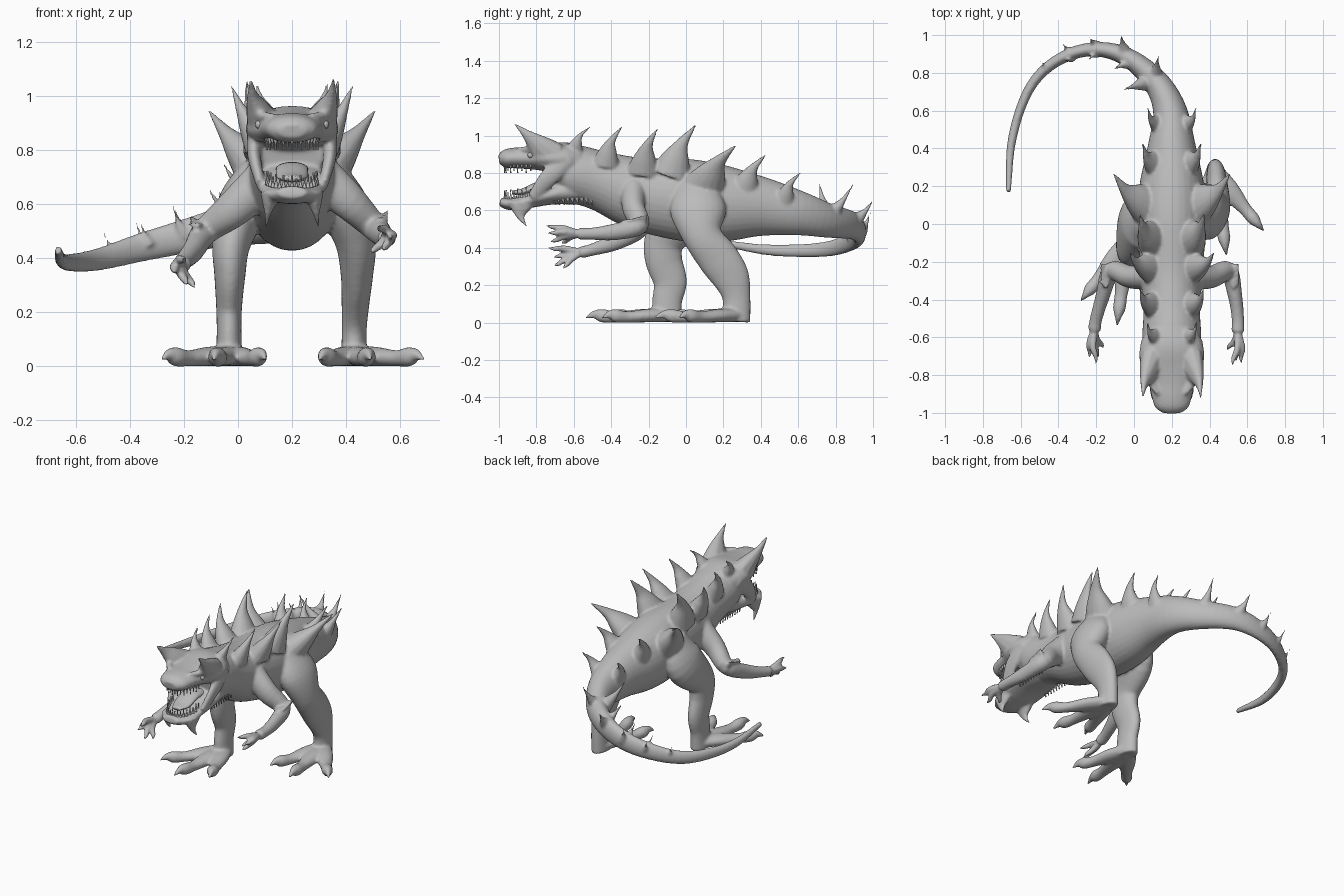
import bpy, bmesh, math
from mathutils import Vector

default_cube = bpy.data.objects.get("Cube")
if default_cube:
    bpy.data.objects.remove(default_cube, do_unlink=True)

CENTRE = .2          # the trunk runs beside the origin, the tail sweeps to the right
UP, FORE = Vector((0, 0, 1)), Vector((0, 1, 0))

hide = bpy.data.materials.new("grey hide")
hide.use_nodes = True
grey = (.5, .5, .5, 1)
hide.diffuse_color = grey
hide.node_tree.nodes["Principled BSDF"].inputs["Base Color"].default_value = grey


def finish(name, bm):
    bmesh.ops.recalc_face_normals(bm, faces=bm.faces)
    mesh = bpy.data.meshes.new(name)
    bm.to_mesh(mesh)
    bm.free()
    mesh.shade_smooth()
    mesh.materials.append(hide)
    obj = bpy.data.objects.new(name, mesh)
    bpy.context.collection.objects.link(obj)
    return obj


def smooth_path(stations, steps):
    """Catmull-Rom through stations of (x, y, z, half width, half height)."""
    pts = [Vector(s) for s in stations]
    pts = [2 * pts[0] - pts[1]] + pts + [2 * pts[-1] - pts[-2]]
    out = []
    for a, b, c, d in zip(pts, pts[1:], pts[2:], pts[3:]):
        for k in range(steps):
            t = k / steps
            out.append(b + (c - a) * (t / 2) + (2 * a - 5 * b + 4 * c - d) * (t * t / 2)
                       + (3 * b - 3 * c + d - a) * (t ** 3 / 2))
    return out + [pts[-2]]


def add_tube(bm, stations, ref=UP, sides=20, steps=5):
    """Loft ellipses along a path; the half height lies along ref."""
    path = smooth_path(stations, steps)
    centres = [Vector(p[:3]) for p in path]
    rings = []
    for i, p in enumerate(path):
        along = (centres[min(i + 1, len(path) - 1)] - centres[max(i - 1, 0)]).normalized()
        high = (ref - along * ref.dot(along)).normalized()
        wide = along.cross(high)
        w, h = max(p[3], .001), max(p[4], .001)
        ring = []
        for k in range(sides):
            a = math.tau * k / sides
            ring.append(bm.verts.new(centres[i] + wide * w * math.cos(a) + high * h * math.sin(a)))
        rings.append(ring)
    for r, q in zip(rings, rings[1:]):
        for k in range(sides):
            n = (k + 1) % sides
            bm.faces.new((r[k], r[n], q[n], q[k]))
    bm.faces.new(rings[0])
    bm.faces.new(rings[-1])


def add_spike(bm, base, tip, w, h, bend=(0, 0, 0), sides=10):
    """Thorn with a flared root and a fine, curved point."""
    base, tip, bend = Vector(base), Vector(tip), Vector(bend)
    path = [(*base, w * 1.5, h * 1.5), (*(base.lerp(tip, .3) + bend * .7), w, h),
            (*(base.lerp(tip, .6) + bend), w * .45, h * .45), (*tip, .004, .004)]
    add_tube(bm, path, ref=FORE, sides=sides, steps=4)


def mid_x(stations):
    return [(CENTRE, *s) for s in stations]


def add_pair(bm, stations, **options):
    """Same tube on both sides; x is the distance from the trunk's centre."""
    for side in (1, -1):
        add_tube(bm, [(CENTRE + side * s[0], *s[1:]) for s in stations], **options)


# Trunk and curling tail; the hide is blended into one skin at the end
skin = bmesh.new()
add_tube(skin, mid_x([
    (-.71, .79, .12, .1), (-.62, .8, .155, .15), (-.45, .755, .15, .16),
    (-.25, .69, .165, .195), (0, .655, .18, .22), (.2, .635, .172, .205), (.4, .62, .13, .16)])
    + [(.19, .6, .585, .09, .12), (.11, .76, .545, .067, .092), (-.04, .885, .52, .05, .075),
       (-.2, .925, .48, .038, .063), (-.36, .89, .44, .032, .053), (-.5, .79, .4, .028, .043),
       (-.59, .64, .385, .025, .036), (-.65, .42, .39, .022, .028), (-.665, .17, .43, .014, .016)],
    sides=32)

# Skull, snout, lower jaw, cheeks and brows
add_tube(skin, mid_x([
    (-.58, .85, .14, .1), (-.66, .875, .17, .09), (-.76, .88, .165, .07),
    (-.84, .88, .125, .06), (-.92, .88, .105, .055), (-.97, .875, .088, .048),
    (-1, .87, .05, .025)]), sides=28)
add_tube(skin, mid_x([
    (-.58, .71, .12, .08), (-.72, .685, .135, .055), (-.85, .65, .118, .04),
    (-.94, .635, .092, .034), (-.995, .645, .055, .022)]), sides=28)
add_pair(skin, [(.135, -.63, .88, .03, .05), (.14, -.73, .78, .025, .05),
                (.115, -.82, .67, .018, .03)], ref=FORE)
add_pair(skin, [(.14, -.73, .93, .03, .03), (.115, -.83, .927, .022, .02),
                (.07, -.9, .925, .012, .012)])

# Horns and chin spikes
for side in (1, -1):
    def at(x, y, z):
        return (CENTRE + side * x, y, z)
    add_spike(skin, at(.1, -.73, .89), at(.153, -.92, 1.065), .045, .065, (side * .014, -.005, .008))
    add_spike(skin, at(.08, -.88, .64), at(.097, -.85, .51), .025, .05, (0, -.02, 0))

# Back spikes in mirrored pairs: base x, y, z then tip x, y, z then base size
for bx, by, bz, tx, ty, tz, size in (
        (.08, -.6, .91, .13, -.51, 1.05, .035), (.1, -.43, .85, .17, -.34, 1.05, .05),
        (.11, -.23, .81, .225, -.15, 1.04, .06), (.1, -.08, .8, .17, .055, 1.06, .075),
        (.13, .1, .73, .31, .27, .95, .08), (.08, .31, .71, .155, .43, .9, .056),
        (.06, .52, .64, .13, .62, .81, .042)):
    for side in (1, -1):
        add_spike(skin, (CENTRE + side * bx, by, bz), (CENTRE + side * tx, ty, tz),
                  size * .75, size, (side * .01, -.02, .005), sides=14)

# Tail spikes: base x, y, z then tip x, y, z then base size
for bx, by, bz, tx, ty, tz, size in (
        (.11, .77, .57, .13, .895, .74, .032), (.07, .75, .57, -.06, .71, .76, .032),
        (-.05, .9, .54, -.07, 1.005, .66, .03), (-.02, .86, .54, -.11, .82, .66, .028),
        (-.2, .94, .49, -.24, .99, .6, .022), (-.2, .91, .49, -.24, .87, .59, .022),
        (-.34, .91, .45, -.38, .955, .54, .018), (-.33, .88, .45, -.36, .86, .54, .018),
        (-.46, .83, .42, -.5, .865, .51, .015)):
    add_spike(skin, (bx, by, bz), (tx, ty, tz), size, size, (0, 0, -.01))

# Legs, each with three clawed toes
legs = (
    ([(.34, .06, .74, .05, .1), (.39, .065, .6, .09, .15), (.435, .09, .46, .075, .105),
      (.44, .175, .34, .06, .11), (.435, .24, .24, .052, .1), (.43, .27, .13, .046, .075),
      (.43, .265, .005, .05, .08)],
     [(.69, -.04), (.49, -.17), (.3, -.1)]),
    ([(.06, .04, .74, .05, .1), (.015, .01, .6, .09, .15), (-.025, -.11, .45, .07, .11),
      (-.03, -.12, .34, .058, .1), (-.033, -.085, .22, .048, .09), (-.033, -.1, .12, .046, .08),
      (-.033, -.105, .005, .05, .08)],
     [(-.285, -.41), (-.09, -.54), (.105, -.45)]))
for stations, toes in legs:
    add_tube(skin, stations, ref=FORE, sides=24)
    heel = Vector((*stations[-1][:2], .04))
    for tip in toes:
        way = Vector((*tip, .04)) - heel
        path = []
        for t, z, w, h in ((0, .04, .055, .038), (.3, .037, .055, .036), (.6, .03, .035, .03),
                           (.78, .036, .034, .036), (.88, .043, .02, .023), (1, .025, .004, .004)):
            path.append((*(heel + way * t)[:2], z, w, h))
        add_tube(skin, path, sides=16, steps=4)

# Arms, each with four clawed fingers and elbow spikes
arms = (
    (1, [(.31, -.28, .7, .07, .08), (.41, -.28, .61, .06, .068), (.5, -.25, .52, .05, .05),
         (.535, -.38, .485, .038, .045), (.55, -.5, .475, .033, .033), (.55, -.57, .475, .035, .032)],
     [(.52, -.75, .52), (.57, -.74, .48), (.54, -.73, .43), (.49, -.67, .42)]),
    (-1, [(.09, -.28, .68, .07, .08), (-.02, -.28, .58, .06, .068), (-.12, -.25, .5, .05, .05),
          (-.165, -.38, .43, .038, .045), (-.2, -.5, .39, .033, .033), (-.21, -.56, .375, .035, .032)],
     [(-.2, -.74, .4), (-.24, -.71, .35), (-.19, -.71, .3), (-.16, -.66, .29)]))
for side, stations, tips in arms:
    add_tube(skin, stations, sides=20)
    wrist, elbow = Vector(stations[-1][:3]), Vector(stations[2][:3])
    for tip in tips:
        tip = Vector(tip)
        knuckle = wrist.lerp(tip, .5) + Vector((side * .012, 0, .008))
        add_tube(skin, [(*wrist, .02, .02), (*knuckle, .018, .018),
                        (*wrist.lerp(tip, .78), .014, .014), (*tip, .004, .004)], sides=10, steps=4)
    for k in range(5):
        base = elbow + Vector((side * .02, .02 - k * .025, .015))
        add_spike(skin, base, base + Vector((side * .055, .03, .065 - k * .012)), .013, .013, sides=8)

# Melt all the overlapping hide parts into one soft skin
body = finish("body", skin)
melt = body.modifiers.new("melt", "REMESH")
melt.mode = "VOXEL"
melt.voxel_size = .0085
melt.use_smooth_shade = True
soften = body.modifiers.new("soften", "SMOOTH")
soften.factor = .5
soften.iterations = 5

# Tongue, eyes and nostrils
bm = bmesh.new()
add_tube(bm, mid_x([
    (-.68, .72, .06, .03), (-.78, .73, .06, .025), (-.87, .7, .055, .018),
    (-.93, .695, .03, .01)]))
finish("tongue", bm)
for side, label in ((1, "left"), (-1, "right")):
    for part, spot, radius in (("eye", (.12, -.83, .895), .017),
                               ("nostril", (.04, -.965, .908), .013)):
        bm = bmesh.new()
        bmesh.ops.create_uvsphere(bm, u_segments=12, v_segments=8, radius=radius)
        x, y, z = spot
        bmesh.ops.translate(bm, verts=bm.verts, vec=(CENTRE + side * x, y, z))
        finish(f"{label}_{part}", bm)

# Throat fringe
bm = bmesh.new()
for side in (1, -1):
    for k in range(9):
        x, y = CENTRE + side * .1, -.71 + k * .025
        add_spike(bm, (x, y, .67), (x, y + .01, .628), .008, .01, sides=6)
finish("throat_fringe", bm)

# Teeth follow the front arc of each jaw
for label, root, drop, reach in (("upper", .845, -.034, .095), ("lower", .655, .04, .092)):
    bm = bmesh.new()
    for k in range(19):
        a = math.pi * (k / 18)
        x = CENTRE + reach * math.cos(a)
        y = -.83 - .14 * math.sin(a)
        size = 1 + .3 * (k % 2)
        z = root + (.02 * (1 - math.sin(a)) if label == "lower" else 0)
        add_spike(bm, (x, y, z), (x, y, z + drop * size), .006, .006, sides=6)
    finish(f"{label}_teeth", bm)
